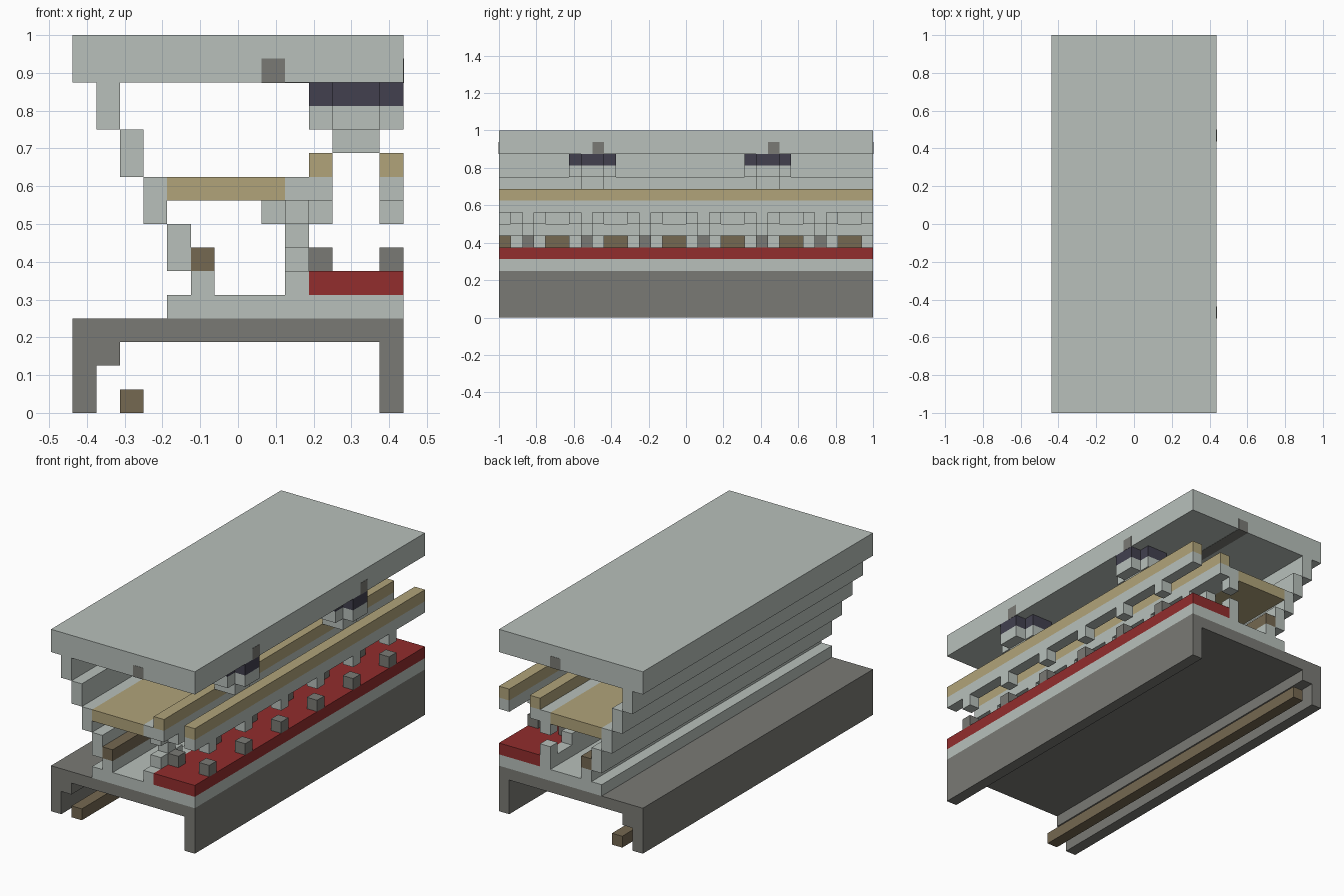
import bpy
import bmesh

cube = bpy.data.objects.get("Cube")
if cube:
    bpy.data.objects.remove(cube, do_unlink=True)

U = 1 / 16          # one building block
FULL = (-16, 16)    # whole length of the model


def material(name, rgb):
    lin = [((c / 255 + 0.055) / 1.055) ** 2.4 for c in rgb] + [1]
    m = bpy.data.materials.new(name)
    m.use_nodes = True
    m.diffuse_color = lin
    m.node_tree.nodes["Principled BSDF"].inputs["Base Color"].default_value = lin
    return m


PALE = material("pale stone", (184, 192, 187))
DARK = material("dark stone", (122, 122, 117))
TAN = material("tan wood", (177, 164, 122))
BROWN = material("brown wood", (117, 104, 81))
RED = material("red carpet", (146, 45, 45))
NAVY = material("navy trim", (66, 64, 79))


def extrude(name, outline, mat, span=FULL, axis="y"):
    """Extrude a closed outline, in blocks: an x-z one along y, or an x-y one along z."""
    bm = bmesh.new()
    a, b = span
    verts = [bm.verts.new((p * U, a * U, q * U) if axis == "y" else (p * U, q * U, a * U))
             for p, q in outline]
    face = bm.faces.new(verts)
    grown = bmesh.ops.extrude_face_region(bm, geom=[face])["geom"]
    step = (0, (b - a) * U, 0) if axis == "y" else (0, 0, (b - a) * U)
    bmesh.ops.translate(bm, vec=step, verts=[v for v in grown if isinstance(v, bmesh.types.BMVert)])
    bmesh.ops.recalc_face_normals(bm, faces=bm.faces)
    mesh = bpy.data.meshes.new(name)
    bm.to_mesh(mesh)
    bm.free()
    mesh.materials.append(mat)
    obj = bpy.data.objects.new(name, mesh)
    bpy.context.collection.objects.link(obj)
    return obj


def block(name, x, z, mat, y=FULL):
    return extrude(name, [(x[0], z[0]), (x[1], z[0]), (x[1], z[1]), (x[0], z[1])], mat, y)


def cross(name, y, z, mat):
    """Square slab with notched corners, centred between the two balcony rails."""
    quarter = [(2, 1), (1, 1), (1, 2)]
    outline = []
    for k in range(4):
        for p, q in quarter:
            for _ in range(k):
                p, q = -q, p
            outline.append((5 + p, y + q))
    extrude(name, outline, mat, z, "z")


# Base with legs and an inner ledge
extrude("base", [(-7, 0), (-6, 0), (-6, 2), (-5, 2), (-5, 3), (6, 3), (6, 0), (7, 0),
                 (7, 4), (-7, 4)], DARK)
block("under_rail", (-5, -4), (0, 1), BROWN)

# Lower floor, carpet and bench
extrude("lower_floor", [(-3, 4), (7, 4), (7, 5), (3, 5), (3, 6), (2, 6), (2, 5), (-1, 5),
                        (-1, 6), (-2, 6), (-2, 5), (-3, 5)], PALE)
block("carpet", (3, 7), (5, 6), RED)
block("bench", (-2, -1), (6, 7), BROWN)

# Stepped back wall
for i in range(4):
    block(f"wall_step_{i + 1}", (-6 + i, -5 + i), (12 - 2 * i, 14 - 2 * i), PALE)

# Upper floor and balcony rails
block("upper_floor", (-3, 2), (9, 10), TAN)
block("floor_edge", (2, 4), (9, 10), PALE)
block("outer_beam", (6, 7), (9, 10), PALE)
block("inner_rail", (3, 4), (10, 11), TAN)
block("outer_rail", (6, 7), (10, 11), TAN)

# Arcade posts with feet, capitals and floor blocks
for y in range(-14, 12, 5):
    mid, wide = (y, y + 1), (y - 1, y + 2)
    block("post_foot", (2, 3), (6, 7), PALE, wide)
    block("post_shaft", (2, 3), (7, 8), PALE, mid)
    block("post_capital", (2, 3), (8, 9), PALE, wide)
    block("inner_bracket", (1, 2), (8, 9), PALE, mid)
    block("front_bracket", (3, 4), (8, 9), PALE, mid)
    block("outer_bracket", (6, 7), (8, 9), PALE, mid)
    block("inner_floor_block", (3, 4), (6, 7), DARK, mid)
    block("outer_floor_block", (6, 7), (6, 7), DARK, mid)
block("end_foot", (2, 3), (6, 7), PALE, (15, 16))
block("end_capital", (2, 3), (8, 9), PALE, (15, 16))

# Roof, hanging column heads and flush ceiling beams
block("roof", (-7, 7), (14, 16), PALE)
for y in (-8, 7):
    block("column_neck", (4, 6), (11, 12), PALE, (y - 1, y + 1))
    cross("column_head", y, (12, 13), PALE)
    cross("column_trim", y, (13, 14), NAVY)
for y in (-8, 7):
    block("cross_beam", (1, 7.02), (13.98, 15), DARK, (y, y + 1))
block("long_beam", (1, 2), (13.98, 15), DARK, (-16.02, 16.02))
